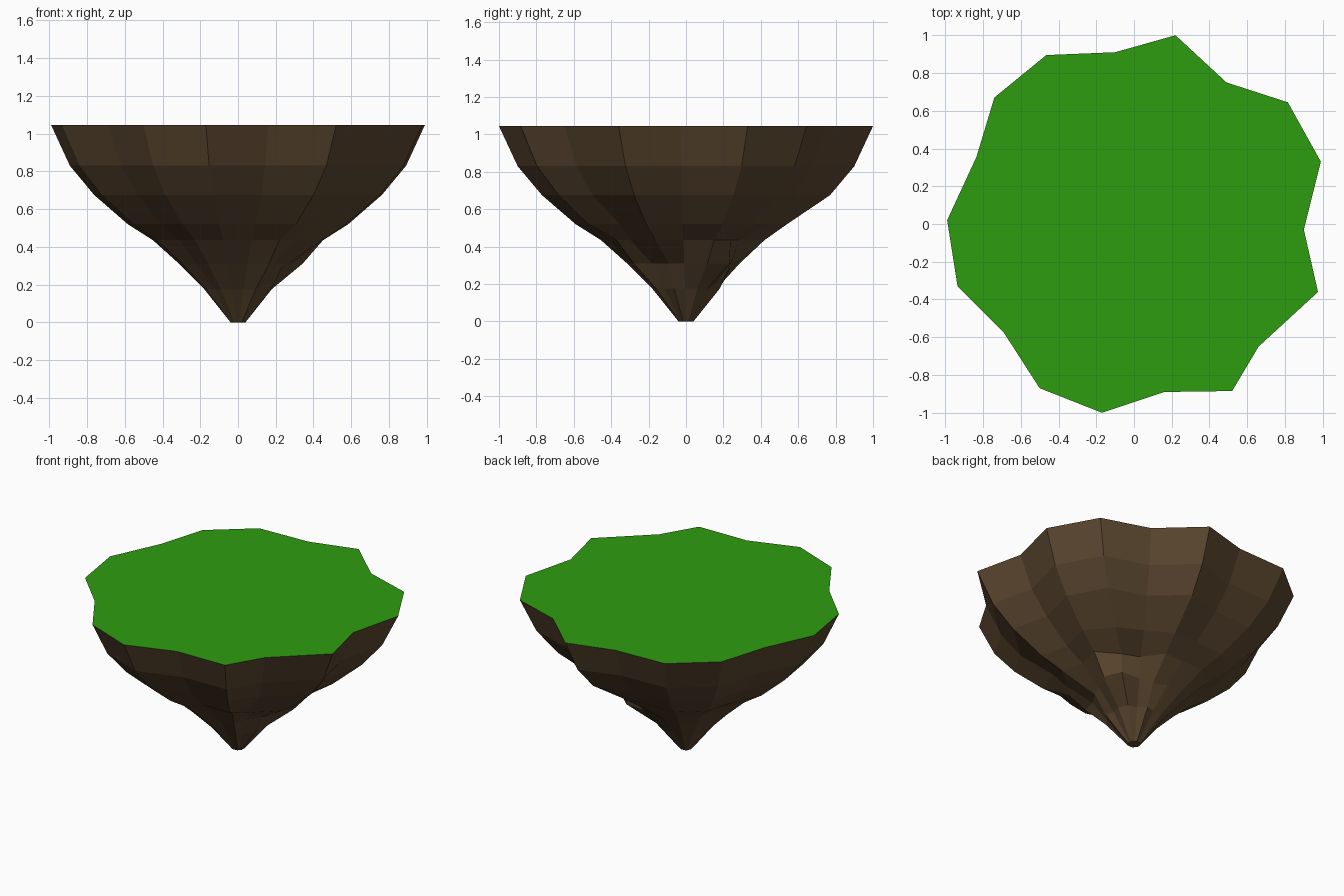
import bpy
import bmesh

if "Cube" in bpy.data.objects:
    bpy.data.objects.remove(bpy.data.objects["Cube"])


def flat_material(name, rgb):
    mat = bpy.data.materials.new(name)
    mat.use_nodes = True
    mat.diffuse_color = (*rgb, 1)
    shader = mat.node_tree.nodes["Principled BSDF"]
    shader.inputs["Base Color"].default_value = (*rgb, 1)
    shader.inputs["Roughness"].default_value = 1
    return mat


grass = flat_material("grass green", (0.027, 0.335, 0.005))
earth = flat_material("earth brown", (0.105, 0.062, 0.029))

# Jagged rim of the island, counter-clockwise from the front
outline = [(-.17, -1), (.16, -.89), (.52, -.885), (.66, -.65), (.975, -.36),
           (.9, -.03), (.99, .33), (.815, .645), (.49, .75), (.22, 1),
           (-.1, .91), (-.465, .895), (-.74, .67), (-.835, .355), (-.99, .02),
           (-.935, -.33), (-.69, -.575), (-.5, -.87)]

# Height and spread of each level, from the rim down to the tip
levels = [(1.045, 1), (.83, .9), (.675, .77), (.52, .59),
          (.435, .455), (.31, .315), (.175, .18), (0, .04)]

# Hollows and bulges in the rock: (level, rim point) -> spread
dents = {(3, 3): .54, (3, 7): .55, (3, 9): .54,
         (4, 2): .42, (4, 7): .37, (4, 8): .38, (4, 9): .42,
         (5, 3): .28, (5, 4): .25, (5, 5): .31, (5, 6): .345,
         (5, 7): .36, (5, 8): .32, (5, 9): .25}


def island_mesh(bm):
    rings = []
    for i, (z, spread) in enumerate(levels):
        ring = []
        for j, (x, y) in enumerate(outline):
            s = dents.get((i, j), spread)
            ring.append(bm.verts.new((x * s, y * s, z)))
        rings.append(ring)
    n = len(outline)
    for upper, lower in zip(rings, rings[1:]):
        for j in range(n):
            k = (j + 1) % n
            bm.faces.new((upper[j], lower[j], lower[k], upper[k]))
    bm.faces.new(rings[0])
    bm.faces.new(rings[-1][::-1])
    bm.normal_update()


# Floating island: grassy top face over a faceted earth underside
mesh = bpy.data.meshes.new("floating_island")
bm = bmesh.new()
island_mesh(bm)
for face in bm.faces:
    face.smooth = False
    face.material_index = 0 if face.normal.z > 0.99 else 1
bm.to_mesh(mesh)
bm.free()
mesh.materials.append(grass)
mesh.materials.append(earth)
island = bpy.data.objects.new("floating_island", mesh)
bpy.context.collection.objects.link(island)
